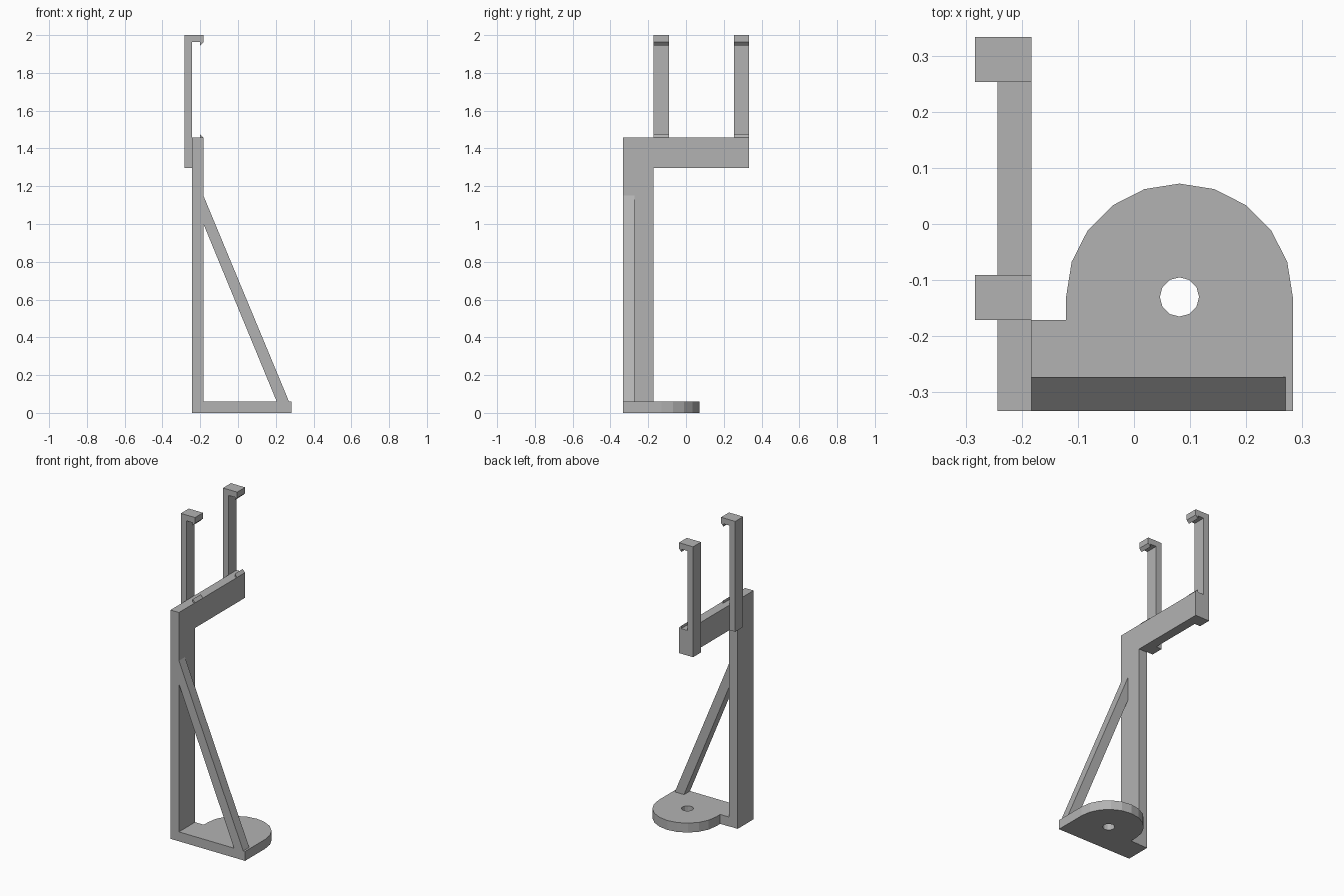
import bpy, bmesh, math
from mathutils import Vector

cube = bpy.data.objects.get("Cube")
if cube:
    bpy.data.objects.remove(cube, do_unlink=True)

grey = bpy.data.materials.new("plain grey")
grey.use_nodes = True
GREY = (0.45, 0.45, 0.45, 1)
grey.diffuse_color = GREY
grey.node_tree.nodes["Principled BSDF"].inputs["Base Color"].default_value = GREY


def extrude(name, loops, place, depth):
    """Fill closed 2D loops (outline, then holes) and extrude them."""
    bm = bmesh.new()
    for loop in loops:
        verts = [bm.verts.new(place(a, b)) for a, b in loop]
        for i, v in enumerate(verts):
            bm.edges.new((verts[i - 1], v))
    bmesh.ops.triangle_fill(bm, use_beauty=True, edges=bm.edges[:])
    out = bmesh.ops.extrude_face_region(bm, geom=bm.faces[:])
    moved = [g for g in out["geom"] if isinstance(g, bmesh.types.BMVert)]
    bmesh.ops.translate(bm, verts=moved, vec=Vector(depth))
    bmesh.ops.recalc_face_normals(bm, faces=bm.faces[:])
    mesh = bpy.data.meshes.new(name)
    bm.to_mesh(mesh)
    bm.free()
    mesh.materials.append(grey)
    obj = bpy.data.objects.new(name, mesh)
    bpy.context.collection.objects.link(obj)
    return obj


def side_profile(name, points, y0, y1):
    return extrude(name, [points], lambda x, z: (x, y0, z), (0, y1 - y0, 0))


BACK, INNER = -0.243, -0.183      # post and arm thickness in x
FRONT, REAR = -0.333, 0.333
ARM_LOW, ARM_TOP = 1.297, 1.457
BASE = 0.06
OUT = -0.283                      # outer face of the hooks
LIP = -0.2

# Upright post and arm, one L-shaped panel
panel = [(FRONT, 0), (-0.173, 0), (-0.173, ARM_LOW), (REAR, ARM_LOW),
         (REAR, ARM_TOP), (FRONT, ARM_TOP)]
extrude("post_and_arm", [panel], lambda y, z: (BACK, y, z), (INNER - BACK, 0, 0))

# Rounded base plate with a mounting hole
CX, CY, R = 0.081, -0.13, 0.202


def arc(radius, total, count, closed):
    n = count if closed else count + 1
    return [(CX + radius * math.cos(total * i / count),
             CY + radius * math.sin(total * i / count)) for i in range(n)]


outline = [(INNER, FRONT), (CX + R, FRONT)] + arc(R, math.pi, 10, False)
outline += [(CX - R, -0.171), (INNER, -0.171)]
hole = arc(0.035, math.tau, 12, True)
extrude("base_plate", [outline, hole], lambda x, y: (x, y, 0), (0, 0, BASE))

# Diagonal brace
side_profile("brace", [(INNER, 1.0), (0.205, BASE), (0.27, BASE), (INNER, 1.15)],
             FRONT, -0.273)

# Two clip hooks, each with a lip above and a matching ridge on the arm
hook = [(OUT, ARM_LOW), (BACK, ARM_LOW), (BACK, 1.963), (LIP, 1.963),
        (LIP, 1.945), (INNER, 1.963), (INNER, 2), (OUT, 2)]
ridge = [(LIP, ARM_TOP), (INNER, ARM_TOP), (LIP, ARM_TOP + 0.018)]
for label, y in (("front", -0.171), ("rear", 0.253)):
    side_profile(label + "_hook", hook, y, y + 0.08)
    side_profile(label + "_ridge", ridge, y, y + 0.08)
